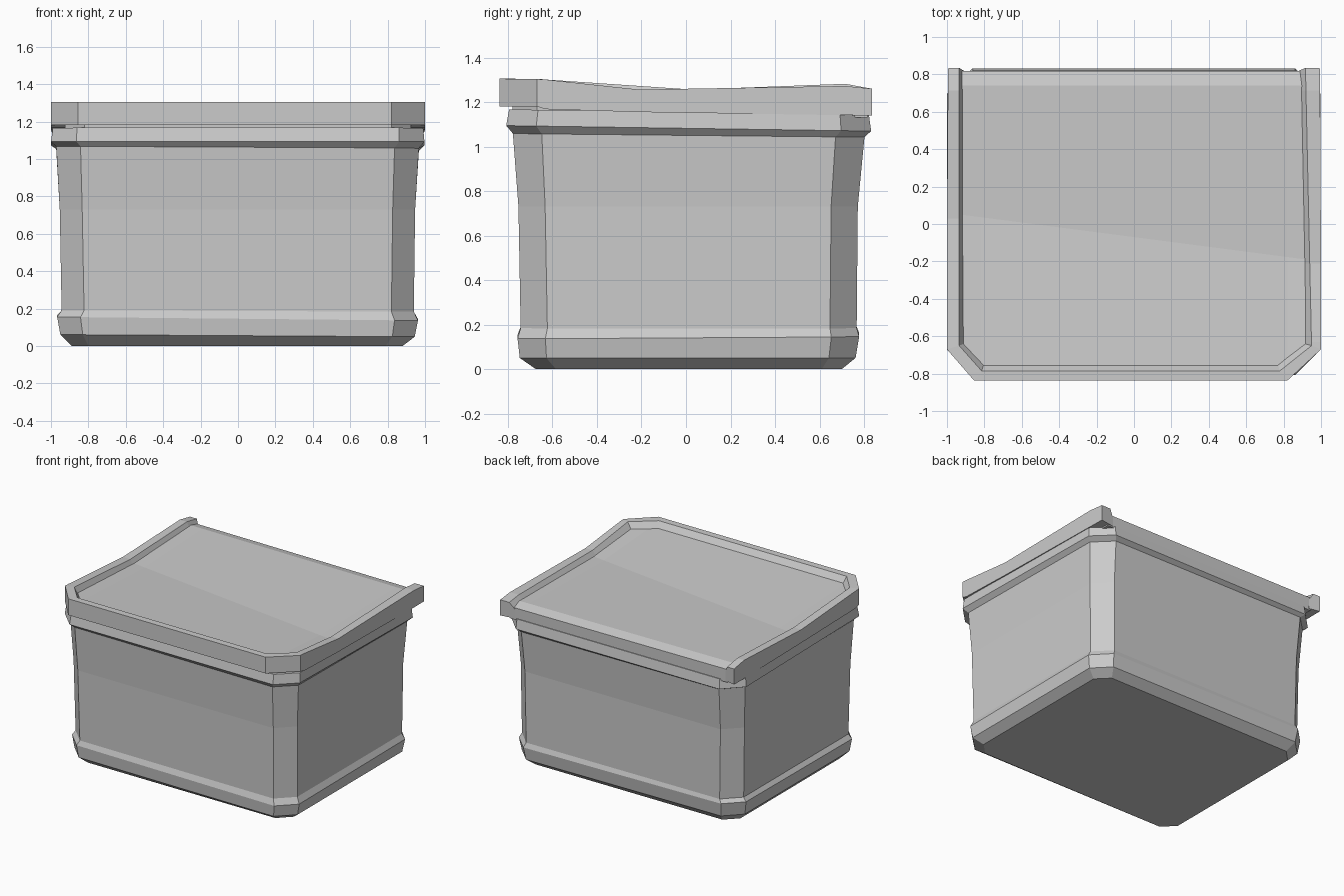
import bpy
import bmesh

if "Cube" in bpy.data.objects:
    bpy.data.objects.remove(bpy.data.objects["Cube"])

grey = bpy.data.materials.new("plain grey")
grey.use_nodes = True
COLOUR = (0.6, 0.6, 0.6, 1)
grey.diffuse_color = COLOUR
grey.node_tree.nodes["Principled BSDF"].inputs["Base Color"].default_value = COLOUR


def loft(name, rings):
    """Skin equal-length rings of points, cap both ends, face outward."""
    bm = bmesh.new()
    rows = [[bm.verts.new(p) for p in ring] for ring in rings]
    n = len(rows[0])
    bm.faces.new(rows[0])
    bm.faces.new(rows[-1])
    for a, b in zip(rows, rows[1:]):
        for i in range(n):
            j = (i + 1) % n
            bm.faces.new((a[i], a[j], b[j], b[i]))
    bmesh.ops.recalc_face_normals(bm, faces=bm.faces)
    mesh = bpy.data.meshes.new(name)
    bm.to_mesh(mesh)
    bm.free()
    mesh.materials.append(grey)
    bpy.context.collection.objects.link(bpy.data.objects.new(name, mesh))


def octagon(x0, x1, y0, y1, z, c, tilt_x, tilt_y):
    """Corner-cut rectangle with a slight hand-made tilt."""
    pts = [(x0 + c, y0), (x1 - c, y0), (x1, y0 + c), (x1, y1 - c),
           (x1 - c, y1), (x0 + c, y1), (x0, y1 - c), (x0, y0 + c)]
    return [(x, y, z + tilt_x * x + tilt_y * y) for x, y in pts]


# Box body with a flared foot band and a raised top band
body_rings = [
    (-0.89, 0.88, -0.675, 0.70, 0.00, 0.09, 0, 0),
    (-0.95, 0.945, -0.747, 0.762, 0.055, 0.12, -0.006, 0),
    (-0.967, 0.962, -0.757, 0.778, 0.15, 0.125, -0.01, 0.006),
    (-0.943, 0.94, -0.743, 0.767, 0.187, 0.12, -0.004, 0),
    (-0.953, 0.947, -0.753, 0.772, 0.73, 0.12, 0, 0),
    (-0.972, 0.967, -0.778, 0.802, 1.055, 0.13, -0.005, -0.01),
    (-1.0, 0.997, -0.808, 0.832, 1.082, 0.135, 0, -0.015),
    (-0.99, 0.99, -0.795, 0.822, 1.155, 0.13, 0, -0.015),
]
loft("box_body", [octagon(*r) for r in body_rings])


# Sagging lid panel: skewed crease, sloped back edge, cut front corners
def panel_slice(x, front):
    lean = -0.005 * x
    return [(x, front, 1.262), (x, -0.07 - 0.13 * x, 1.222),
            (x, 0.74, 1.246 + lean), (x, 0.818, 1.226 + lean),
            (x, 0.816, 1.13), (x, front, 1.16)]


loft("lid_panel", [panel_slice(x, y) for x, y in
                   ((0.925, -0.67), (0.82, -0.78), (-0.82, -0.78), (-0.925, -0.67))])


# Raised lid rim: each section runs outer low, outer top, inner top, lip, inner low
def section(sign, outer, inner, lip, top, low):
    return [(sign * outer[0], outer[1], low), (sign * outer[0], outer[1], top),
            (sign * inner[0], inner[1], top), (sign * lip[0], lip[1], top - 0.05),
            (sign * lip[0], lip[1], low)]


def rail(sign, bend_y, crest, corner_x, taper, lip):
    """One side rail from the back tip to the chamfered front corner."""
    def station(x, y, top, low, inner_y=None, lip_y=None):
        ix = 0.935 - taper * y
        return section(sign, (x, y), (ix, inner_y or y), (ix - lip, lip_y or y), top, low)

    return [
        station(0.993, 0.835, 1.26, 1.14, lip_y=0.818),
        station(0.995, 0.715, crest, 1.141),
        station(1.0, bend_y, 1.256, 1.155),
        station(1.0, -0.63, 1.301, 1.168),
        station(1.0, -0.67, 1.303, 1.18, inner_y=-0.65, lip_y=-0.64),
        section(sign, (corner_x, -0.837), (corner_x - 0.04, -0.785),
                (corner_x - 0.052, -0.752), 1.305, 1.18),
    ]


left_rail = rail(1, -0.21, 1.272, 0.82, 0.022, 0.038)
right_rail = rail(-1, 0.03, 1.282, 0.855, 0.0, 0.027)
loft("lid_rim", left_rail + right_rail[::-1])
